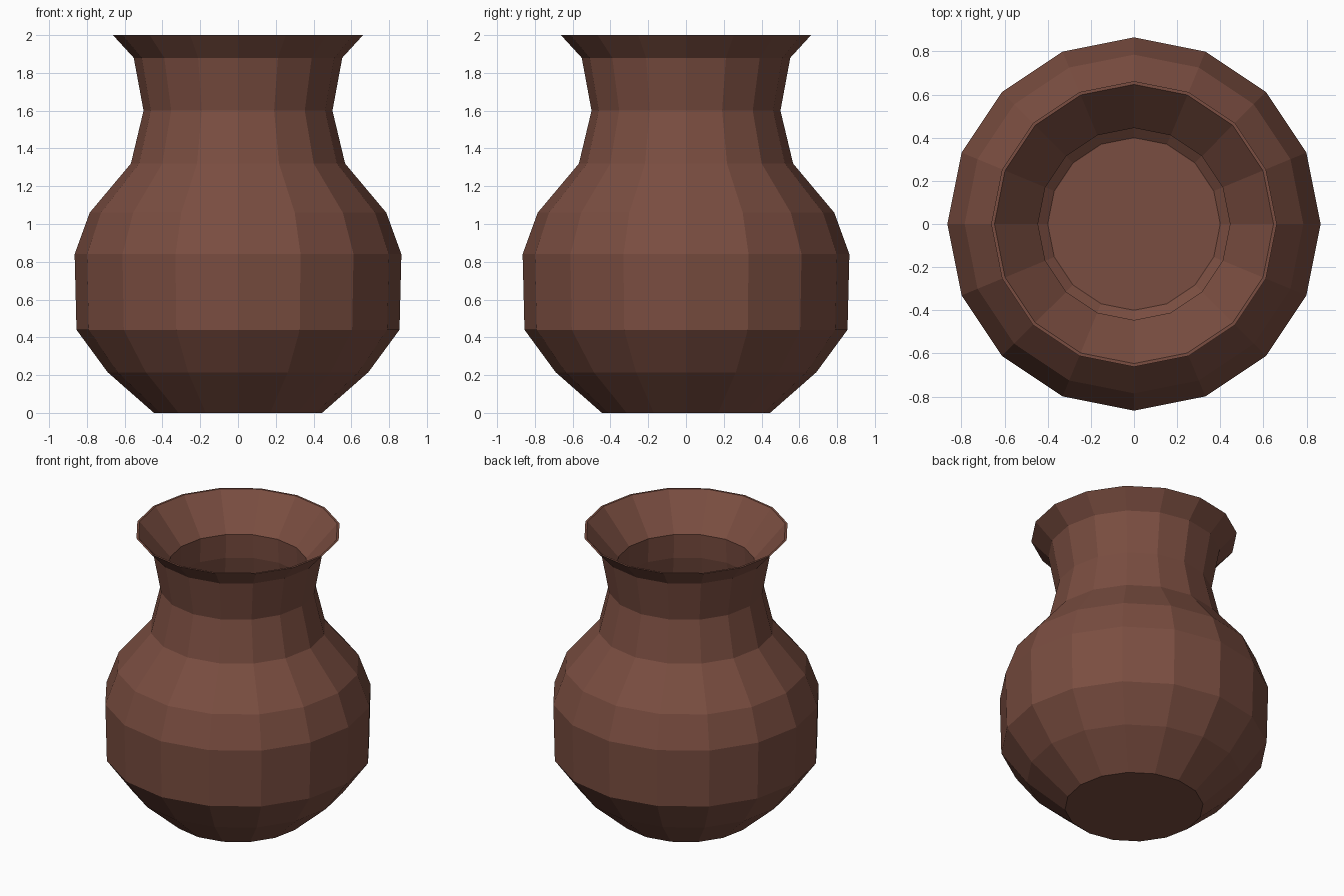
import bpy, bmesh
from math import cos, sin, tau

if "Cube" in bpy.data.objects:
    bpy.data.objects.remove(bpy.data.objects["Cube"])

SIDES = 16

# Profile (radius, height): outer wall upward, over the rim, then inner wall down
PROFILE = [
    (0.445, 0.0), (0.69, 0.215), (0.855, 0.44), (0.865, 0.84), (0.785, 1.06),
    (0.567, 1.32), (0.50, 1.60), (0.552, 1.88), (0.662, 2.0),
    (0.647, 2.0), (0.445, 1.77), (0.455, 1.60), (0.52, 1.30), (0.73, 1.04),
    (0.81, 0.83), (0.80, 0.46), (0.65, 0.25), (0.40, 0.05),
]


def lathe(name, profile, sides):
    bm = bmesh.new()
    rings = [[bm.verts.new((r * cos(tau * i / sides), r * sin(tau * i / sides), z))
              for i in range(sides)] for r, z in profile]
    for low, high in zip(rings, rings[1:]):
        for i in range(sides):
            j = (i + 1) % sides
            bm.faces.new((low[i], low[j], high[j], high[i]))
    # Underside and inner floor
    bm.faces.new(rings[0][::-1])
    bm.faces.new(rings[-1])
    mesh = bpy.data.meshes.new(name)
    bm.to_mesh(mesh)
    bm.free()
    obj = bpy.data.objects.new(name, mesh)
    bpy.context.collection.objects.link(obj)
    return obj


# Faceted clay pot
pot = lathe("clay_pot", PROFILE, SIDES)
clay = bpy.data.materials.new("brown_clay")
clay.diffuse_color = (0.195, 0.075, 0.052, 1)
clay.use_nodes = True
clay.node_tree.nodes["Principled BSDF"].inputs["Base Color"].default_value = clay.diffuse_color
pot.data.materials.append(clay)
